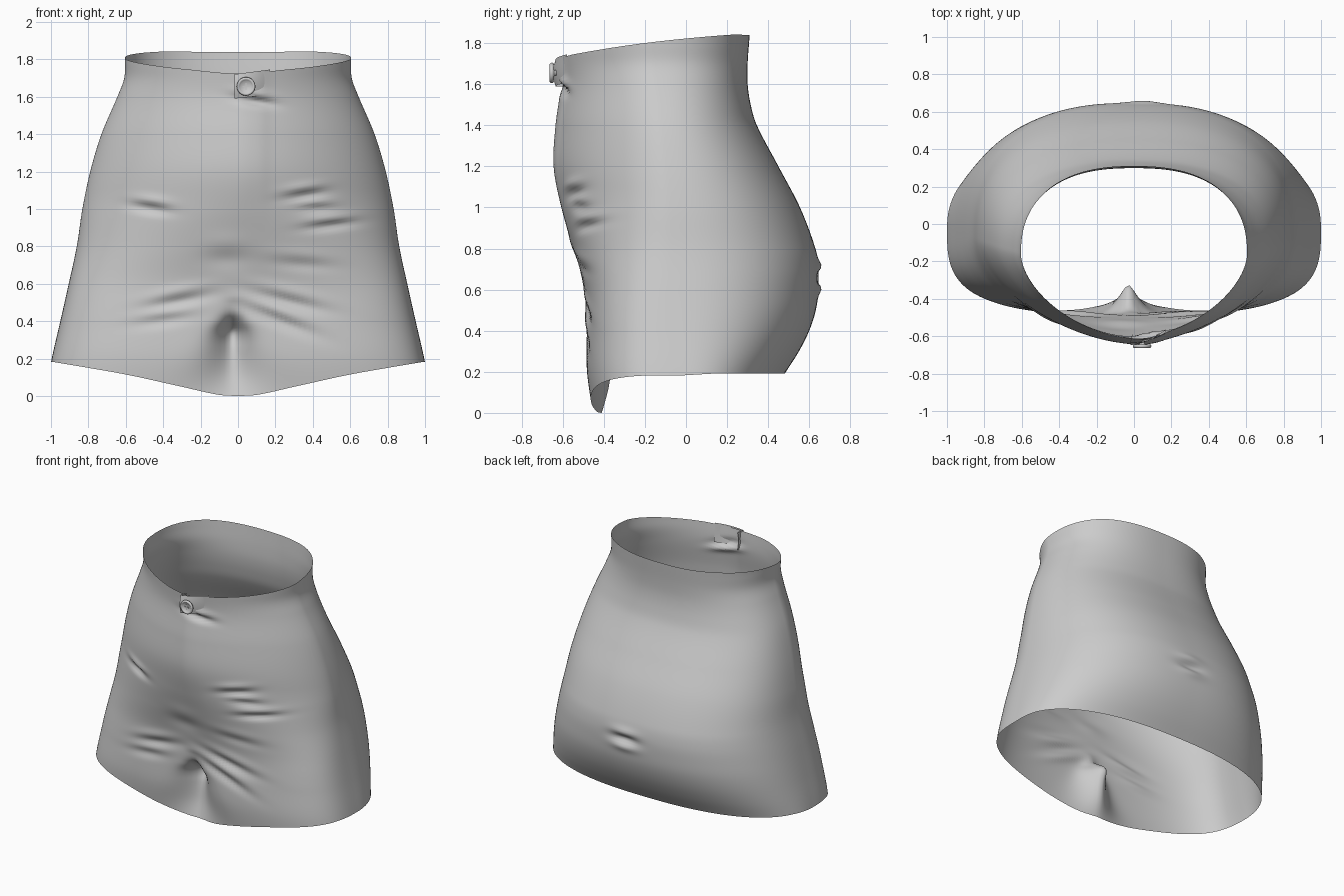
import bpy, bmesh, math
from math import sin, cos, exp, pi, radians

if "Cube" in bpy.data.objects:
    bpy.data.objects.remove(bpy.data.objects["Cube"])


def curve(pts, t):
    """Smooth (cubic Hermite) lookup through (t, value) points."""
    if t <= pts[0][0]:
        return pts[0][1]
    if t >= pts[-1][0]:
        return pts[-1][1]
    i = max(k for k in range(len(pts) - 1) if pts[k][0] <= t)

    def slope(k):
        a, b = pts[max(k - 1, 0)], pts[min(k + 1, len(pts) - 1)]
        return (b[1] - a[1]) / (b[0] - a[0])
    (t0, v0), (t1, v1) = pts[i], pts[i + 1]
    h = t1 - t0
    s = (t - t0) / h
    return (v0 * (1 + 2 * s) * (1 - s) ** 2 + slope(i) * h * s * (1 - s) ** 2
            + v1 * s * s * (3 - 2 * s) + slope(i + 1) * h * s * s * (s - 1))


# Body profiles by height: half width, front, back, centre, roundness
WIDTH = [(0, 1.03), (.18, 1.0), (.4, .95), (.6, .905), (.8, .862), (1, .832), (1.2, .79),
         (1.4, .73), (1.6, .645), (1.7, .608), (1.8, .605)]
FRONT = [(0, -.46), (.2, -.485), (.4, -.485), (.6, -.495), (.8, -.55), (1, -.605),
         (1.2, -.64), (1.4, -.63), (1.6, -.605), (1.75, -.615)]
BACK = [(.19, .48), (.3, .55), (.4, .60), (.5, .632), (.6, .645), (.7, .647), (.8, .63), (1, .555),
        (1.2, .45), (1.4, .345), (1.5, .315), (1.6, .30), (1.7, .30), (1.84, .31)]
CENTRE = [(.1, -.02), (.6, -.05), (1.2, -.1), (1.8, -.17)]
N_FRONT = [(.1, 3.3), (.5, 3.0), (.8, 2.2), (1.1, 1.75), (1.8, 1.7)]
HEM = [(0, 0), (.1, .006), (.3, .05), (.6, .115), (1, .182)]
WAIST = [(-.64, 1.715), (-.55, 1.745), (-.2, 1.80), (.2, 1.84), (.31, 1.84)]

# Front creases: x, z, half length, half width, tilt, depth
CREASES = [(-.47, 1.0, .10, .025, -8, .025), (.36, 1.07, .11, .025, 8, .022),
           (.5, .91, .13, .022, 6, .022), (.42, 1.0, .10, .022, 0, .015),
           (-.33, .5, .17, .03, 12, .02), (-.4, .40, .15, .03, 8, .015),
           (.28, .5, .2, .03, -14, .018), (.22, .40, .2, .03, -22, .02),
           (.35, .7, .16, .03, -5, .010), (.09, 1.575, .10, .022, -10, .03),
           (-.06, .73, .12, .05, 0, .010)]


def section(a, z):
    """Point on the horizontal cross-section at angle a (0 = +x)."""
    w, c = curve(WIDTH, z), curve(CENTRE, z)
    front = sin(a) < 0
    e = c - curve(FRONT, z) if front else curve(BACK, z) - c
    n = curve(N_FRONT, z) if front else 2.4
    r = (abs(cos(a)) ** n + abs(sin(a)) ** n) ** (-1 / n)
    return w * r * cos(a), c + e * r * sin(a)


def relief(x, y, z):
    """Outward cloth displacement: creases, fly, back dimple."""
    d = 0
    if y < -.2:
        for cx, cz, l, w, tilt, amp in CREASES:
            t = radians(tilt)
            u = (x - cx) * cos(t) + (z - cz) * sin(t)
            v = (z - cz) * cos(t) - (x - cx) * sin(t)
            d += amp * exp(-(u / l) ** 2) * (.5 * exp(-((v - 1.9 * w) / w) ** 2) - exp(-(v / w) ** 2))
        fly = .008 / (1 + exp(-(x + .0) / .02)) / (1 + exp((x - .15) / .015))
        d += fly / (1 + exp((1.05 - z) / .08))
    elif y > .3:
        u, v = (x - .05) / .10, (z - .66) / .03
        d += .025 * exp(-u * u) * (.6 * exp(-(v - 1.8) ** 2) + .6 * exp(-(v + 1.8) ** 2) - exp(-v * v))
    return d


def surface(a, t):
    """Shell point; t runs from the hem (0) to the waist (1)."""
    x, y = section(a, .12)
    low = curve(HEM, min(abs(x), 1)) if sin(a) < 0 else .182 + .01 * min(1, 3 * sin(a))
    high = curve(WAIST, section(a, 1.78)[1])
    z = low + (high - low) * t
    x, y = section(a, z)
    d = relief(x, y, z)
    x, y = x * (1 + d * abs(cos(a))), y + d * sin(a)
    # crotch fold pushed inward between the legs
    if y < -.2 and z < .6:
        depth = curve([(0, .05), (.12, .10), (.25, .135), (.34, .16), (.39, .10), (.44, .03), (.52, 0)], z)
        wide = .05 + .32 * max(0, .40 - z)
        y += depth * exp(-(abs(x + .03) / wide) ** 1.6)
    return x, y, z


def grid_object(name, rows, cols, fn, closed=False):
    """Smooth sheet from fn(i, j)."""
    bm = bmesh.new()
    v = [[bm.verts.new(fn(i, j)) for j in range(cols)] for i in range(rows)]
    for i in range(rows - 1):
        for j in range(cols if closed else cols - 1):
            k = (j + 1) % cols
            bm.faces.new((v[i][j], v[i][k], v[i + 1][k], v[i + 1][j]))
    for f in bm.faces:
        f.smooth = True
    me = bpy.data.meshes.new(name)
    bm.to_mesh(me)
    bm.free()
    ob = bpy.data.objects.new(name, me)
    bpy.context.collection.objects.link(ob)
    return ob


# Garment shell, open at waist and hem
ROWS, COLS = 110, 260
grid_object("garment_body", ROWS, COLS,
            lambda i, j: surface(2 * pi * j / COLS, i / (ROWS - 1)), closed=True)


# Overlapping waistband flap under the button
def flap(i, j):
    u, v = j / 12, i / 10
    x = -.02 + .19 * u
    z = 1.59 + .02 * u * (1 - v) + v * (.13 + .025 * u)
    y = -.635 + .055 * u * u + .015 * (1 - v) * u - .012 * sin(pi * v) * (1 - u)
    return x, y, z


grid_object("waist_flap", 11, 13, flap)

# Flap's free edge folded back to the waist
grid_object("flap_edge", 6, 4, lambda i, j: (-.02 + .004 * j, -.635 + .017 * j - .012 * sin(pi * i / 5),
                                             1.59 + .026 * i))


# Button: turned profile (radius, forward offset)
PROFILE = [(.001, .006), (.030, .006), (.035, .012), (.042, .016), (.048, .012),
           (.050, .004), (.046, -.004), (.015, -.006), (.012, -.02)]
BX, BY, BZ = .043, -.648, 1.655
button = grid_object("button", len(PROFILE), 32, lambda i, j: (
    BX + PROFILE[i][0] * cos(2 * pi * j / 32), BY - PROFILE[i][1],
    BZ + PROFILE[i][0] * sin(2 * pi * j / 32)), closed=True)

# Crossed thread on the button
for k, size in enumerate([(.036, .006, .007), (.007, .006, .036)]):
    bpy.ops.mesh.primitive_cube_add(size=1, location=(BX, BY - .008, BZ))
    thread = bpy.context.object
    thread.name = f"button_thread_{k + 1}"
    thread.scale = size
